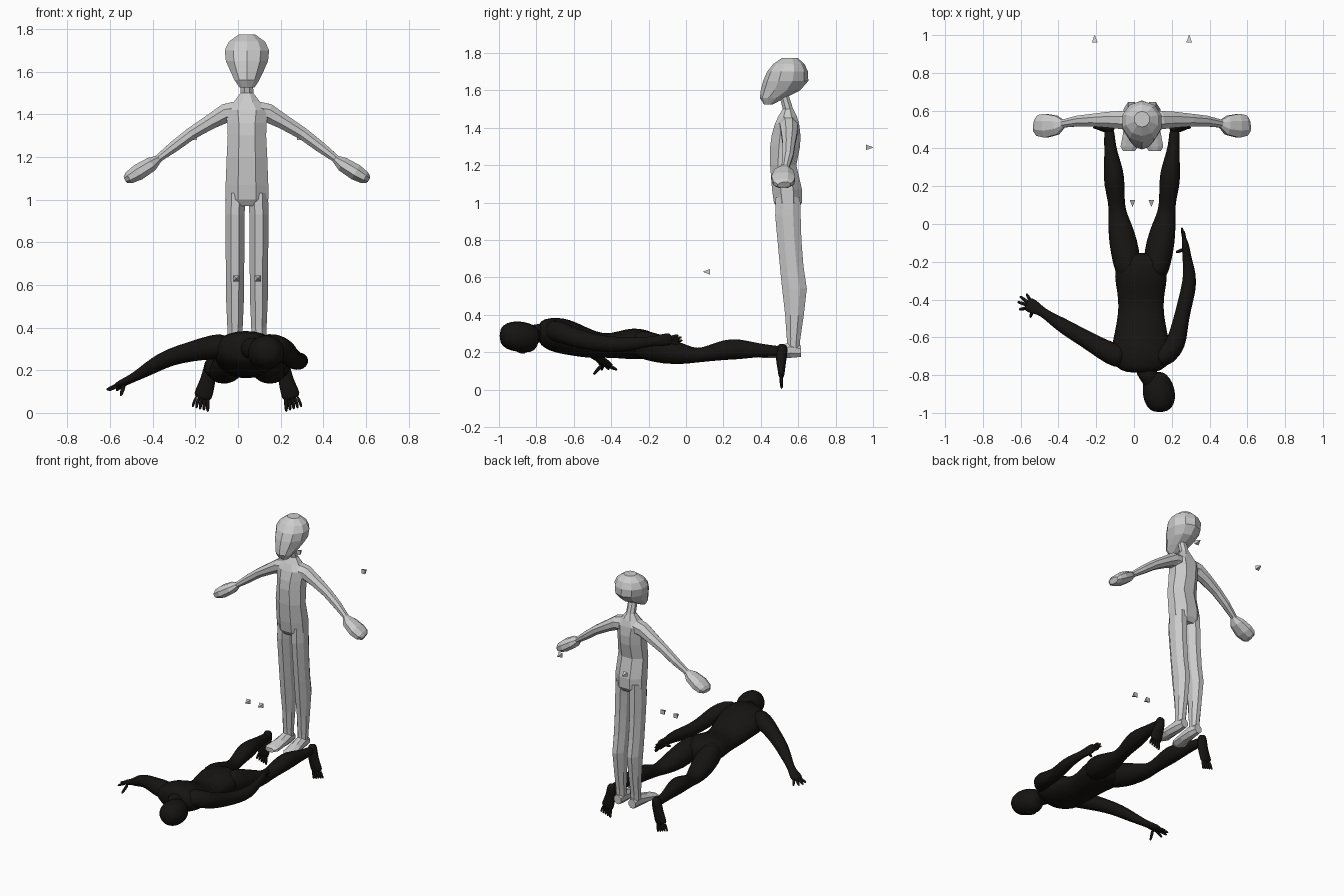
import bpy, bmesh
from math import cos, sin, pi
from mathutils import Vector

X, Y, Z = Vector((1, 0, 0)), Vector((0, 1, 0)), Vector((0, 0, 1))
CX = 0.042  # shared mirror plane of both figures

black = bpy.data.materials.new("black")
black.diffuse_color = (0.008, 0.007, 0.006, 1)


def loft(name, rings, n=8, ref=Y, axis=None, smooth=False):
    """Skin rings (x, y, z, half width, half depth); depth runs along ref."""
    bm = bmesh.new()
    pts = [Vector(r[:3]) for r in rings]
    k = 1 if smooth else 1 / cos(pi / n)
    loops = []
    for i, r in enumerate(rings):
        t = axis or (pts[min(i + 1, len(pts) - 1)] - pts[max(i - 1, 0)]).normalized()
        u = ref.cross(t).normalized()
        v = t.cross(u)
        loops.append([bm.verts.new(pts[i] + u * r[3] * k * cos(2 * pi * (j + .5) / n)
                                   + v * r[4] * k * sin(2 * pi * (j + .5) / n))
                      for j in range(n)])
    for a, b in zip(loops, loops[1:]):
        for j in range(n):
            bm.faces.new((a[j], a[(j + 1) % n], b[(j + 1) % n], b[j]))
    bm.faces.new(loops[0])
    bm.faces.new(loops[-1])
    bmesh.ops.recalc_face_normals(bm, faces=bm.faces[:])
    me = bpy.data.meshes.new(name)
    bm.to_mesh(me)
    bm.free()
    ob = bpy.data.objects.new(name, me)
    bpy.context.collection.objects.link(ob)
    if smooth:
        me.materials.append(black)
        me.polygons.foreach_set("use_smooth", [True] * len(me.polygons))
        ob.modifiers.new("round", "SUBSURF").levels = 1
        ob.modifiers["round"].render_levels = 1
    return ob


def pair(name, rings, **kw):
    """Loft on both sides; the first number of each ring is the offset from CX."""
    for side, s in (("left", 1), ("right", -1)):
        loft(f"{side}_{name}", [(CX + s * r[0], *r[1:]) for r in rings], **kw)


# ---------- standing low-poly figure ----------
loft("standing_torso", [(CX, y, z, a, b) for z, y, a, b in (
    (.97, .545, .08, .055), (1.0, .545, .10, .075), (1.07, .54, .10, .08),
    (1.2, .52, .095, .07), (1.3, .53, .09, .08), (1.36, .535, .092, .077),
    (1.42, .54, .105, .065), (1.46, .543, .06, .05), (1.5, .545, .03, .028),
    (1.57, .525, .028, .025))], axis=Z)

loft("standing_head", [(CX, y, z, a, b) for z, y, a, b in (
    (1.525, .44, .035, .022), (1.56, .463, .058, .065), (1.6, .505, .077, .1),
    (1.65, .533, .099, .115), (1.7, .543, .104, .104), (1.74, .55, .085, .08),
    (1.773, .555, .04, .04))], n=10, axis=Z)

pair("standing_leg", [
    (.053, .545, 1.03, .046, .065), (.056, .545, .93, .045, .068),
    (.056, .553, .8, .044, .064), (.056, .565, .66, .043, .063),
    (.056, .58, .54, .042, .066), (.056, .58, .4, .036, .05),
    (.056, .575, .27, .032, .036), (.056, .572, .2, .03, .034)], axis=Z)

pair("standing_foot", [
    (.056, .615, .205, .026, .03), (.056, .56, .212, .034, .042),
    (.06, .48, .2, .04, .03), (.067, .41, .19, .046, .02),
    (.068, .387, .187, .032, .014)], ref=Z, axis=-Y)

pair("standing_arm", [
    (.05, .545, 1.41, .05, .05), (.1, .55, 1.405, .044, .048),
    (.17, .552, 1.365, .035, .042), (.26, .55, 1.31, .029, .033),
    (.34, .545, 1.25, .026, .028), (.425, .53, 1.185, .017, .02)])

pair("standing_hand", [
    (.415, .53, 1.19, .018, .02), (.45, .523, 1.165, .034, .05),
    (.51, .52, 1.128, .038, .063), (.55, .522, 1.104, .03, .055),
    (.567, .525, 1.094, .018, .035)])

# small square control markers, fore and aft of the standing figure
pair("front_marker", [(.05, .128, .63, .015, .015), (.05, .092, .63, .001, .001)],
     n=4, ref=Z)
pair("rear_marker", [(.25, .962, 1.295, .015, .015), (.25, 1.0, 1.295, .001, .001)],
     n=4, ref=Z)

# ---------- smooth figure lying face down ----------
flat = dict(n=12, ref=Z, smooth=True)
loft("lying_torso", [(.037, y, z, a, b) for y, z, a, b in (
    (-.15, .235, .09, .06), (-.2, .24, .135, .08), (-.28, .247, .148, .09),
    (-.36, .24, .13, .075), (-.44, .232, .122, .063), (-.53, .25, .135, .085),
    (-.62, .28, .155, .1), (-.7, .292, .175, .1), (-.76, .3, .14, .08),
    (-.79, .305, .08, .055))], axis=-Y, **flat)
loft("lying_neck", [(.05, -.74, .305, .065, .06), (.075, -.8, .3, .05, .05),
                    (.11, -.87, .29, .045, .05)], **flat)
loft("lying_head", [
    (.105, -.79, .262, .035, .045), (.112, -.815, .268, .07, .075),
    (.125, -.86, .279, .086, .085), (.135, -.91, .286, .09, .085),
    (.14, -.96, .288, .078, .075), (.142, -.998, .288, .04, .04)], **flat)
loft("lying_jaw", [(.125, -.9, .25, .06, .05), (.11, -.87, .22, .045, .035),
                   (.105, -.85, .205, .025, .02)], n=10, smooth=True)

pair("lying_leg", [
    (.07, -.3, .255, .06, .07), (.08, -.2, .235, .077, .083),
    (.098, -.1, .205, .079, .074), (.119, 0, .187, .064, .053),
    (.13, .06, .182, .048, .038), (.135, .12, .192, .045, .043),
    (.146, .21, .214, .057, .057), (.15, .28, .217, .055, .058),
    (.165, .38, .211, .035, .039), (.172, .45, .207, .03, .032),
    (.172, .51, .205, .028, .03)], **flat)
pair("lying_foot", [
    (.17, .518, .245, .02, .02), (.172, .513, .22, .032, .035),
    (.18, .508, .16, .037, .03), (.2, .51, .1, .045, .02),
    (.212, .51, .06, .048, .015)], n=10, smooth=True)
for i in range(5):
    r = .012 - .001 * i
    pair(f"lying_toe_{i + 1}", [
        (.184 + .013 * i, .51, .08, r, r), (.184 + .017 * i, .51, .04, r, r),
        (.184 + .018 * i, .512, .002 + .006 * i, r * .7, r * .7)], n=6, smooth=True)

# right arm reaches out, left arm lies along the body
loft("lying_right_arm", [
    (-.04, -.71, .315, .07, .065), (-.12, -.69, .31, .062, .06),
    (-.22, -.63, .288, .05, .048), (-.32, -.572, .262, .044, .042),
    (-.39, -.53, .225, .04, .038), (-.46, -.483, .182, .026, .026),
    (-.5, -.455, .16, .026, .02), (-.545, -.432, .138, .044, .018),
    (-.57, -.418, .126, .035, .012)], **flat)
loft("lying_left_arm", [
    (.1, -.72, .315, .06, .06), (.18, -.69, .315, .062, .06),
    (.225, -.63, .29, .056, .055), (.24, -.55, .265, .046, .05),
    (.262, -.45, .245, .04, .044), (.288, -.35, .24, .042, .042),
    (.297, -.27, .247, .036, .036), (.28, -.18, .258, .024, .024),
    (.275, -.13, .264, .022, .033), (.268, -.09, .27, .016, .035),
    (.264, -.075, .272, .012, .025)], **flat)


def fingers(side, palm, tips):
    """Five tapering fingers fanning from the palm."""
    p = Vector(palm)
    for i, tip in enumerate(tips):
        q = Vector(tip)
        rings = [(*p.lerp(q, f), r, r) for f, r in ((.2, .013), (.6, .011), (.9, .009), (1, .005))]
        loft(f"lying_{side}_finger_{i + 1}", rings, n=6, ref=Z, smooth=True)


fingers("right", (-.53, -.44, .145), (
    (-.55, -.495, .08), (-.61, -.452, .105), (-.617, -.412, .108),
    (-.605, -.382, .108), (-.57, -.368, .105)))
fingers("left", (.275, -.13, .262), (
    (.222, -.15, .25), (.262, -.035, .245), (.252, -.018, .262),
    (.254, -.022, .28), (.26, -.04, .292)))
